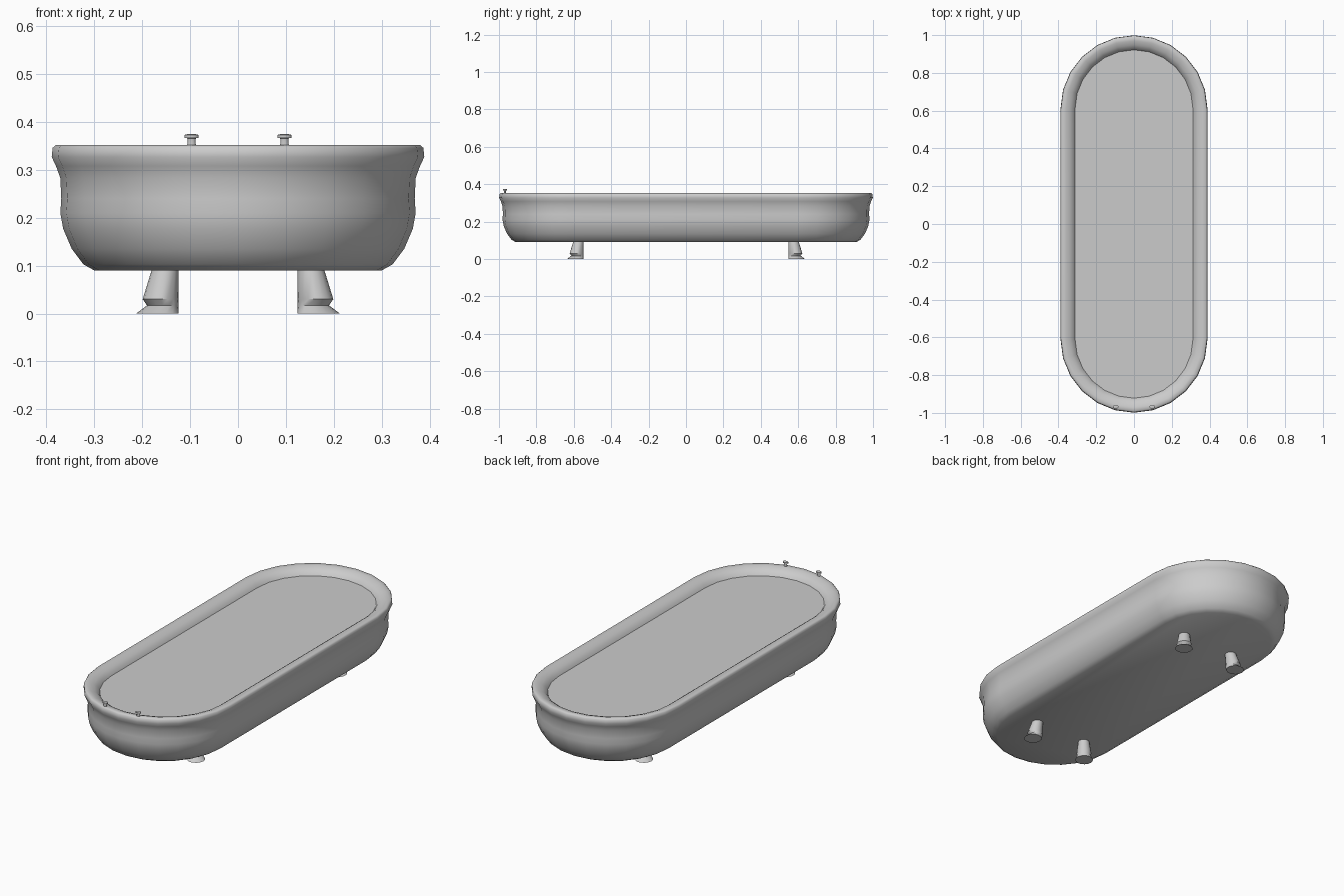
import bpy, bmesh, math

cube = bpy.data.objects.get("Cube")
if cube:
    bpy.data.objects.remove(cube, do_unlink=True)


def make_material(name, colour):
    mat = bpy.data.materials.new(name)
    mat.use_nodes = True
    mat.diffuse_color = colour
    mat.node_tree.nodes["Principled BSDF"].inputs["Base Color"].default_value = colour
    return mat


grey = make_material("light_grey", (0.6, 0.6, 0.6, 1))


def capsule_ring(radius, z, core=0.61, steps=6):
    """Rounded-end outline at one height."""
    ring = []
    for side in (1, -1):
        for i in range(2 * steps + 1):
            a = math.pi * i / (2 * steps)
            ring.append((side * radius * math.cos(a),
                         side * (core + radius * math.sin(a)), z))
    return ring


def circle_ring(cx, cy, rx, ry, z, sides):
    return [(cx + rx * math.cos(math.tau * i / sides),
             cy + ry * math.sin(math.tau * i / sides), z) for i in range(sides)]


def loft(name, rings, cap_top=True, angle=40):
    """Skin a stack of matching rings, bottom to top."""
    bm = bmesh.new()
    loops = [[bm.verts.new(p) for p in ring] for ring in rings]
    count = len(loops[0])
    for low, high in zip(loops, loops[1:]):
        for i in range(count):
            j = (i + 1) % count
            bm.faces.new((low[i], low[j], high[j], high[i]))
    bm.faces.new(loops[0][::-1])
    if cap_top:
        bm.faces.new(loops[-1])
    mesh = bpy.data.meshes.new(name)
    bm.to_mesh(mesh)
    bm.free()
    mesh.materials.append(grey)
    obj = bpy.data.objects.new(name, mesh)
    bpy.context.collection.objects.link(obj)
    bpy.ops.object.select_all(action='DESELECT')
    obj.select_set(True)
    bpy.context.view_layer.objects.active = obj
    bpy.ops.object.shade_smooth_by_angle(angle=math.radians(angle))
    return obj


# Tub shell: outer wall, rolled lip, then the inner slope and the filled surface
tub_profile = [(0.30, 0.09), (0.323, 0.103), (0.347, 0.135), (0.365, 0.177),
               (0.371, 0.21), (0.369, 0.24), (0.371, 0.283), (0.38, 0.308),
               (0.389, 0.327), (0.387, 0.346), (0.38, 0.352), (0.36, 0.35),
               (0.338, 0.342), (0.321, 0.33), (0.312, 0.316)]
loft("tub", [capsule_ring(r, z) for r, z in tub_profile], angle=50)

# Feet: stacked rings sharing an upright inner side and flaring outwards
foot_profile = [(0.0445, 0), (0.033, 0.017), (0.0375, 0.03), (0.028, 0.092)]
for y_name, sy in (("front", -1), ("back", 1)):
    for x_name, sx in (("left", 1), ("right", -1)):
        loft(f"{y_name}_{x_name}_foot",
             [circle_ring(sx * (0.124 + r), sy * (0.547 + r), r, r, z, 16)
              for r, z in foot_profile])

# Tap knobs on the front rim
knob_profile = [(0.01, 0.345), (0.008, 0.36), (0.009, 0.366),
                (0.015, 0.367), (0.015, 0.373), (0.007, 0.375)]
for x_name, sx in (("left", 1), ("right", -1)):
    loft(f"{x_name}_tap",
         [circle_ring(sx * 0.097, -0.968, r, r * 0.65, z, 12)
          for r, z in knob_profile])
